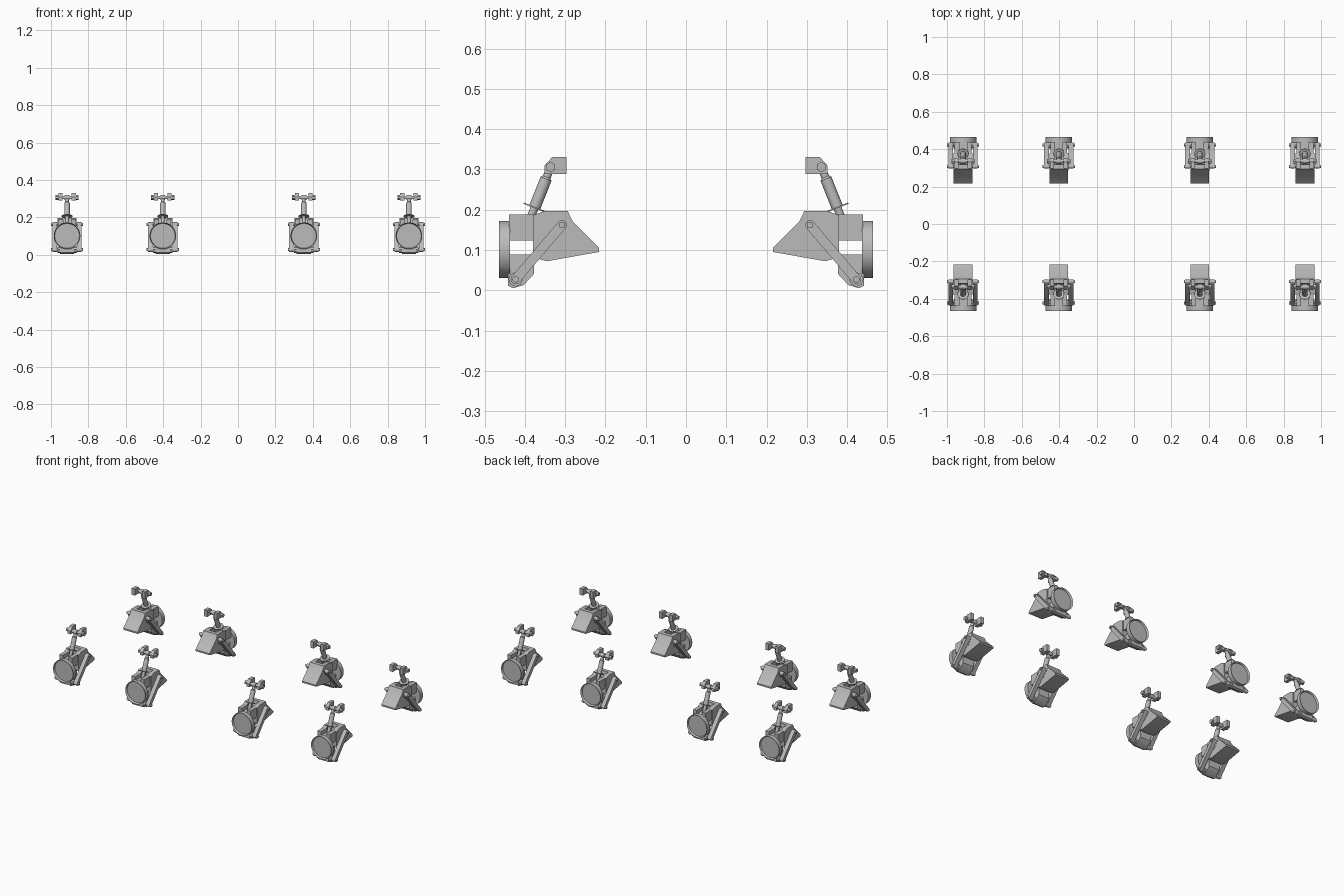
import bpy, bmesh, math
from mathutils import Vector

if "Cube" in bpy.data.objects:
    bpy.data.objects.remove(bpy.data.objects["Cube"])

steel = bpy.data.materials.new("light_grey")
steel.diffuse_color = (0.5, 0.5, 0.5, 1)
steel.use_nodes = True
steel.node_tree.nodes["Principled BSDF"].inputs["Base Color"].default_value = steel.diffuse_color
XS = (-0.914, -0.402, 0.352, 0.914)


def rod(bm, a, b, r, n=24, r2=None):
    """Cylinder or cone between two points."""
    a, b = Vector(a), Vector(b)
    m = (b - a).to_track_quat('Z', 'Y').to_matrix().to_4x4()
    m.translation = (a + b) / 2
    bmesh.ops.create_cone(bm, cap_ends=True, segments=n, radius1=r,
                          radius2=r if r2 is None else r2, depth=(b - a).length, matrix=m)


def slab(bm, profile, x0, x1):
    """Side profile in (y, z), extruded across x."""
    f = bm.faces.new([bm.verts.new((x0, y, z)) for y, z in profile])
    out = bmesh.ops.extrude_face_region(bm, geom=[f])
    vs = [v for v in out["geom"] if isinstance(v, bmesh.types.BMVert)]
    bmesh.ops.translate(bm, vec=(x1 - x0, 0, 0), verts=vs)


def box(bm, x0, x1, y0, y1, z0, z1):
    slab(bm, [(y0, z0), (y1, z0), (y1, z1), (y0, z1)], x0, x1)


def place(name, bm):
    """Shares one mesh across all eight stations; rear row is turned round."""
    bmesh.ops.recalc_face_normals(bm, faces=bm.faces)
    me = bpy.data.meshes.new(name)
    bm.to_mesh(me)
    bm.free()
    me.materials.append(steel)
    me.shade_smooth()
    me.set_sharp_from_angle(angle=math.radians(32))
    for row, turn in (("front", 0), ("rear", math.pi)):
        for i, x in enumerate(XS):
            ob = bpy.data.objects.new(f"{name}_{row}_{i + 1}", me)
            ob.location.x = x
            ob.rotation_euler.z = turn
            bpy.context.collection.objects.link(ob)


# round hub with a recessed outer face
bm = bmesh.new()
rod(bm, (0, -0.437, 0.101), (0, -0.465, 0.101), 0.071, 48)
bm.normal_update()
face = min(bm.faces, key=lambda f: f.calc_center_median().y)
bmesh.ops.inset_region(bm, faces=[face], thickness=0.005)
bmesh.ops.translate(bm, vec=(0, 0.012, 0), verts=face.verts)
place("hub_disc", bm)

# upper block, forked around the damper foot
bm = bmesh.new()
for s in (-1, 1):
    box(bm, s * 0.02, s * 0.045, -0.439, -0.378, 0.124, 0.188)
box(bm, -0.02, 0.02, -0.439, -0.378, 0.124, 0.165)
place("upper_block", bm)

# lower block with chamfered underside
bm = bmesh.new()
slab(bm, [(-0.439, 0.089), (-0.378, 0.089), (-0.378, 0.04), (-0.403, 0.013),
          (-0.429, 0.005), (-0.442, 0.011), (-0.442, 0.03)], -0.038, 0.038)
rod(bm, (-0.052, -0.423, 0.027), (0.052, -0.423, 0.027), 0.018, 8)
place("lower_block", bm)

# wedge-shaped chassis bracket and its two cheeks
bm = bmesh.new()
slab(bm, [(-0.38, 0.082), (-0.346, 0.072), (-0.216, 0.095), (-0.216, 0.105),
          (-0.281, 0.17), (-0.294, 0.197), (-0.318, 0.197), (-0.325, 0.155),
          (-0.38, 0.13)], -0.05, 0.05)
place("wedge_bracket", bm)
bm = bmesh.new()
for s in (-1, 1):
    slab(bm, [(-0.38, 0.12), (-0.32, 0.12), (-0.285, 0.168), (-0.294, 0.197),
              (-0.351, 0.197), (-0.38, 0.186)], s * 0.024, s * 0.051)
place("bracket_cheeks", bm)

# diagonal swing arms with rounded ends
A, B = Vector((-0.423, 0.027)), Vector((-0.308, 0.162))
base = math.atan2(B.y - A.y, B.x - A.x)
outline = []
for c, start in ((B, -math.pi / 2), (A, math.pi / 2)):
    for k in range(9):
        t = base + start + math.pi * k / 8
        outline.append((c.x + 0.012 * math.cos(t), c.y + 0.012 * math.sin(t)))
bm = bmesh.new()
for s in (-1, 1):
    slab(bm, outline, s * 0.053, s * 0.078)
place("swing_arms", bm)

# arm pivot pins
bm = bmesh.new()
for c in (A, B):
    rod(bm, (-0.086, c.x, c.y), (0.086, c.x, c.y), 0.008, 16)
place("arm_pins", bm)

# damper: foot rod, spring plate, body and piston
lo, hi = Vector((0, -0.398, 0.150)), Vector((0, -0.336, 0.306))
bm = bmesh.new()
along = lambda t: lo.lerp(hi, t)
rod(bm, along(0), along(0.36), 0.010)
rod(bm, along(0.345), along(0.365), 0.029, 32)
rod(bm, along(0.365), along(0.81), 0.0145)
rod(bm, along(0.81), along(0.84), 0.0145, 24, 0.010)
rod(bm, along(0.84), along(1), 0.010)
place("damper", bm)

# top cross pin with hexagonal heads
bm = bmesh.new()
rod(bm, (-0.05, hi.y, hi.z), (0.05, hi.y, hi.z), 0.009, 16)
for s in (-1, 1):
    rod(bm, (s * 0.046, hi.y, hi.z), (s * 0.062, hi.y, hi.z), 0.013, 6)
rod(bm, (-0.013, hi.y, hi.z), (0.013, hi.y, hi.z), 0.014, 20)
place("top_pin", bm)

# top mounting blocks
bm = bmesh.new()
for s in (-1, 1):
    slab(bm, [(-0.352, 0.289), (-0.297, 0.289), (-0.297, 0.331), (-0.332, 0.331),
              (-0.352, 0.309)], s * 0.025, s * 0.047)
place("top_mounts", bm)
